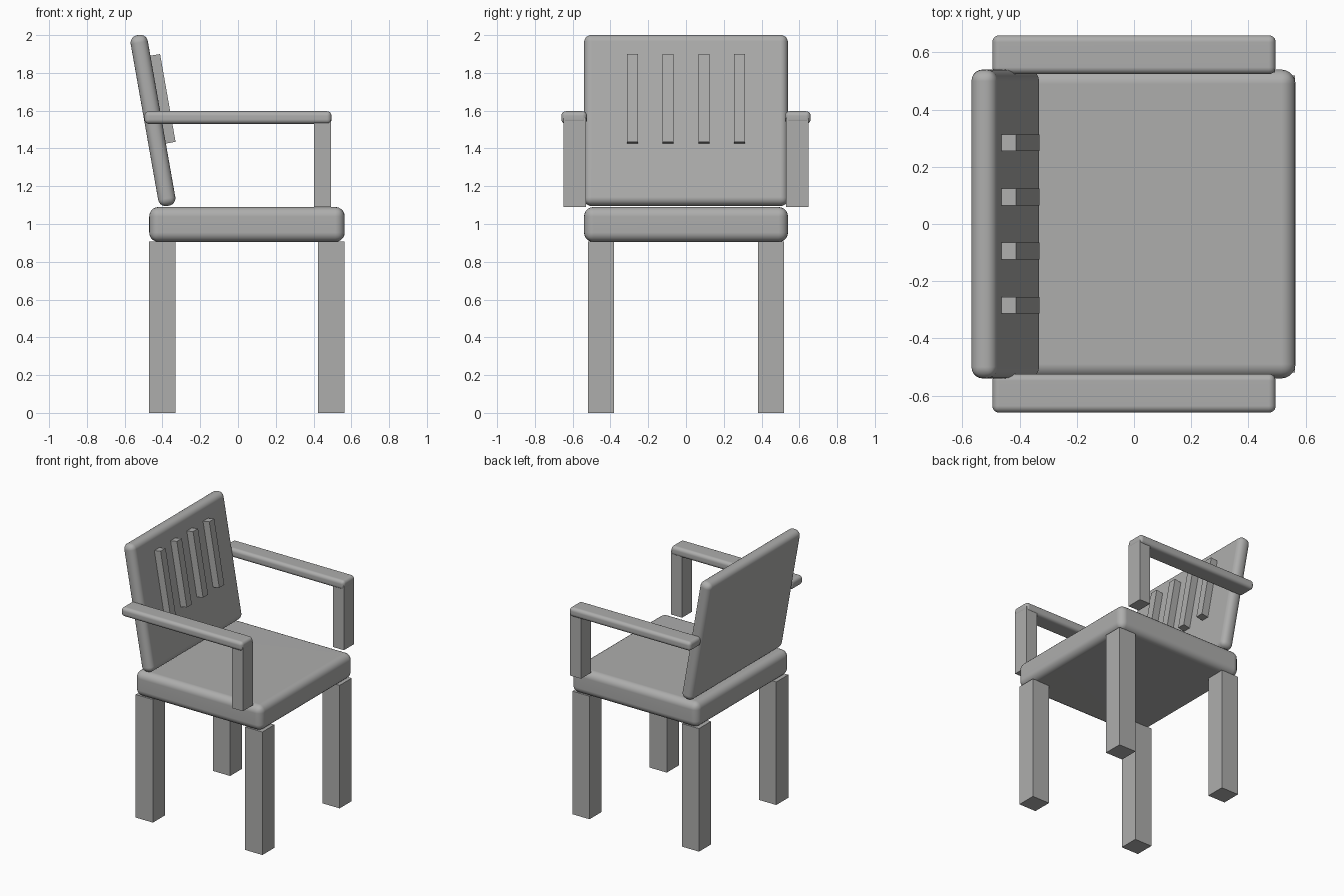
import bpy
import bmesh
from math import radians
from mathutils import Matrix, Vector

default_cube = bpy.data.objects.get("Cube")
if default_cube:
    bpy.data.objects.remove(default_cube, do_unlink=True)

# Single warm-neutral grey for the whole chair
GREY = (0.42, 0.42, 0.415, 1)
grey = bpy.data.materials.new("chair grey")
grey.use_nodes = True
grey.diffuse_color = GREY
grey.node_tree.nodes["Principled BSDF"].inputs["Base Color"].default_value = GREY


def box(name, low, high, rounding=0, frame=Matrix()):
    """Box between two corners, optionally rounded, placed in a frame."""
    low, high = Vector(low), Vector(high)
    bm = bmesh.new()
    place = Matrix.Translation((low + high) / 2) @ Matrix.Diagonal((*(high - low), 1))
    bmesh.ops.create_cube(bm, size=1, matrix=place)
    if rounding:
        bmesh.ops.bevel(bm, geom=bm.edges[:], offset=rounding, segments=5,
                        profile=0.5, affect='EDGES', clamp_overlap=True)
    mesh = bpy.data.meshes.new(name)
    bm.to_mesh(mesh)
    bm.free()
    mesh.materials.append(grey)
    obj = bpy.data.objects.new(name, mesh)
    obj.matrix_world = frame
    bpy.context.collection.objects.link(obj)
    if rounding:
        bpy.ops.object.select_all(action='DESELECT')
        obj.select_set(True)
        bpy.context.view_layer.objects.active = obj
        bpy.ops.object.shade_smooth_by_angle(angle=radians(40))
        # Keep the broad faces looking flat
        normals = obj.modifiers.new("flat broad faces", 'WEIGHTED_NORMAL')
        normals.keep_sharp = True
    return obj


# Cushioned seat
box("seat", (-0.47, -0.54, 0.905), (0.565, 0.54, 1.09), 0.05)

# Square legs
for end, x in (("back", -0.4), ("front", 0.493)):
    for side, y in (("right", -0.45), ("left", 0.45)):
        box(f"{end}_leg_{side}", (x - 0.07, y - 0.07, 0), (x + 0.07, y + 0.07, 0.907))

# Reclined backrest and the slats on its front
recline = Matrix.Translation((-0.45, 0, 1.548)) @ Matrix.Rotation(radians(-10), 4, 'Y')
box("backrest", (-0.046, -0.54, -0.459), (0.046, 0.54, 0.459), 0.04, recline)
for i in range(4):
    y = (i - 1.5) * 0.189
    box(f"back_slat_{i + 1}", (0, y - 0.029, -0.132), (0.098, y + 0.029, 0.34), 0, recline)

# Armrests on front posts
for side, s in (("right", -1), ("left", 1)):
    inner, outer = sorted((s * 0.524, s * 0.66))
    box(f"armrest_{side}", (-0.495, inner, 1.53), (0.495, outer, 1.597), 0.024)
    inner, outer = sorted((s * 0.53, s * 0.648))
    box(f"armrest_post_{side}", (0.403, inner, 1.09), (0.493, outer, 1.56))
